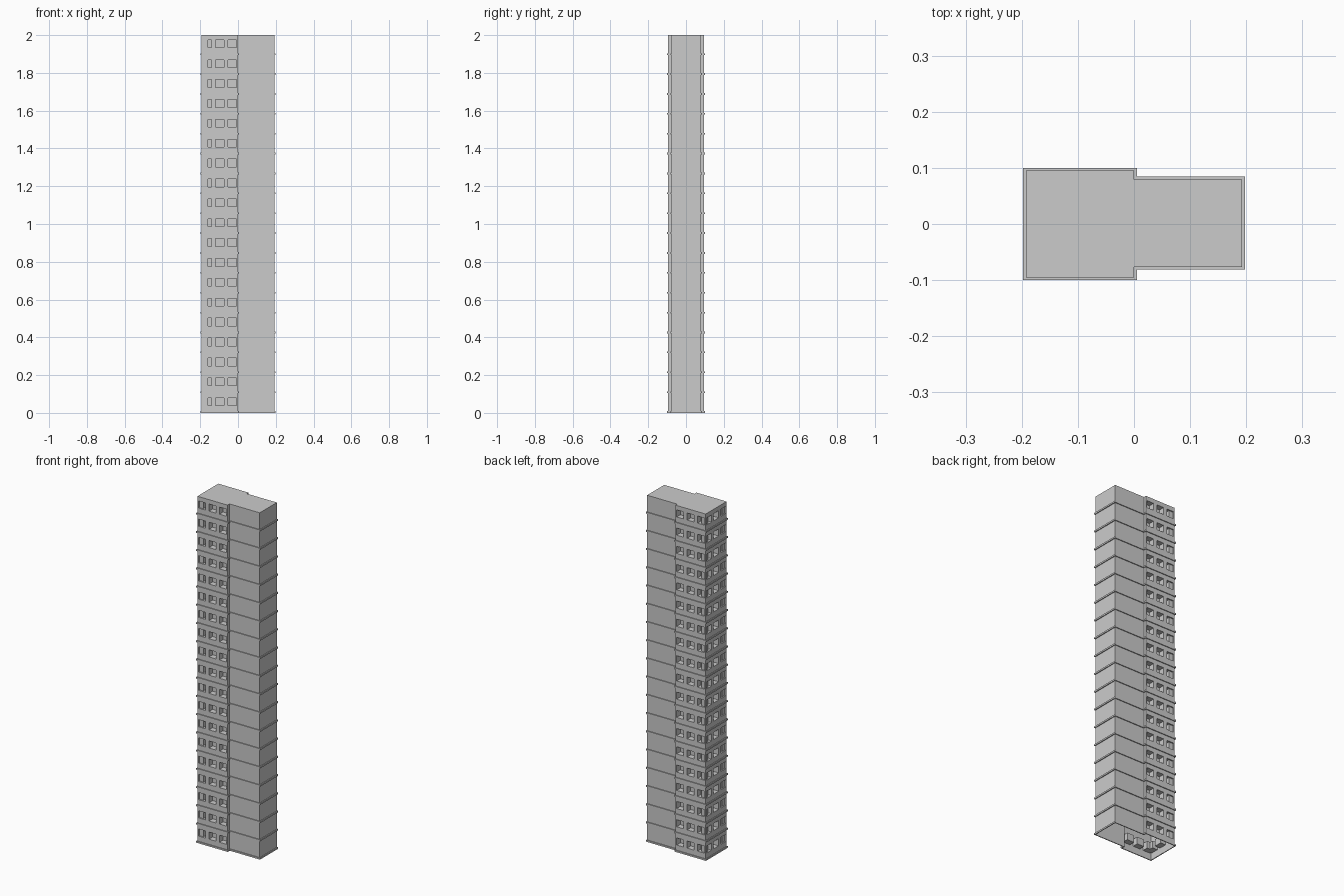
import bpy, bmesh
from mathutils import Vector

if "Cube" in bpy.data.objects:
    bpy.data.objects.remove(bpy.data.objects["Cube"])

FLOORS, HEIGHT = 19, 2.0
STEP = HEIGHT / FLOORS
LEDGE_H, LEDGE_OUT = 0.009, 0.005
WIN_W, WIN_LO, WIN_HI, DEPTH = 0.045, 0.039, 0.08, 0.033
MARGIN = 0.007

# Plan outline, counter-clockwise: wide windowed wing, narrower plain wing
PLAN = [Vector((x, y, 0)) for x, y in [
    (-0.1925, -0.095), (0, -0.095), (0, -0.0765), (0.1925, -0.0765),
    (0.1925, 0.0795), (0, 0.0795), (0, 0.095), (-0.1925, 0.095)]]
N = len(PLAN)
WINDOWED = {0, 6, 7}
UP = Vector((0, 0, 1))


def direction(i):
    return (PLAN[(i + 1) % N] - PLAN[i % N]).normalized()


def normal(i):
    return direction(i).cross(UP)


def face(bm, pts):
    bm.faces.new([bm.verts.new(p) for p in pts])


def finish(bm, name):
    bmesh.ops.remove_doubles(bm, verts=bm.verts, dist=1e-5)
    me = bpy.data.meshes.new(name)
    bm.to_mesh(me)
    bm.free()
    bpy.context.collection.objects.link(bpy.data.objects.new(name, me))


def facade(bm, i, z):
    """One storey of windowed wall, each window a box pushed inward."""
    a, d, n = PLAN[i], direction(i), normal(i)
    length = (PLAN[(i + 1) % N] - a).length
    gap = (length - 2 * MARGIN - 3 * WIN_W) / 2
    us = [0]
    for k in range(3):
        u = MARGIN + k * (WIN_W + gap)
        us += [u, u + WIN_W]
    us.append(length)
    zs = [z, z + WIN_LO, z + WIN_HI, z + STEP]
    for c in range(7):
        for r in range(3):
            q = [a + d * u + UP * h for u, h in (
                (us[c], zs[r]), (us[c + 1], zs[r]),
                (us[c + 1], zs[r + 1]), (us[c], zs[r + 1]))]
            if r == 1 and c % 2 == 1:
                b = [p - n * DEPTH for p in q]
                face(bm, b)
                for k in range(4):
                    m = (k + 1) % 4
                    face(bm, [q[k], q[m], b[m], b[k]])
            else:
                face(bm, q)


# Hollow tower shell, open underneath
bm = bmesh.new()
for i in range(N):
    if i in WINDOWED:
        for f in range(FLOORS):
            facade(bm, i, f * STEP)
    else:
        a, b = PLAN[i], PLAN[(i + 1) % N]
        face(bm, [a, b, b + UP * HEIGHT, a + UP * HEIGHT])
face(bm, [p + UP * HEIGHT for p in PLAN])
finish(bm, "tower_walls")

# Storey ledges wrapping the outline
bm = bmesh.new()
outer = [PLAN[i] + (normal(i - 1) + normal(i)) * LEDGE_OUT for i in range(N)]
for f in range(FLOORS):
    lo, hi = UP * (f * STEP), UP * (f * STEP + LEDGE_H)
    for i in range(N):
        j = (i + 1) % N
        a, b, c, d = PLAN[i], PLAN[j], outer[i], outer[j]
        face(bm, [c + lo, d + lo, d + hi, c + hi])
        face(bm, [c + hi, d + hi, b + hi, a + hi])
        face(bm, [a + lo, b + lo, d + lo, c + lo])
finish(bm, "floor_ledges")
